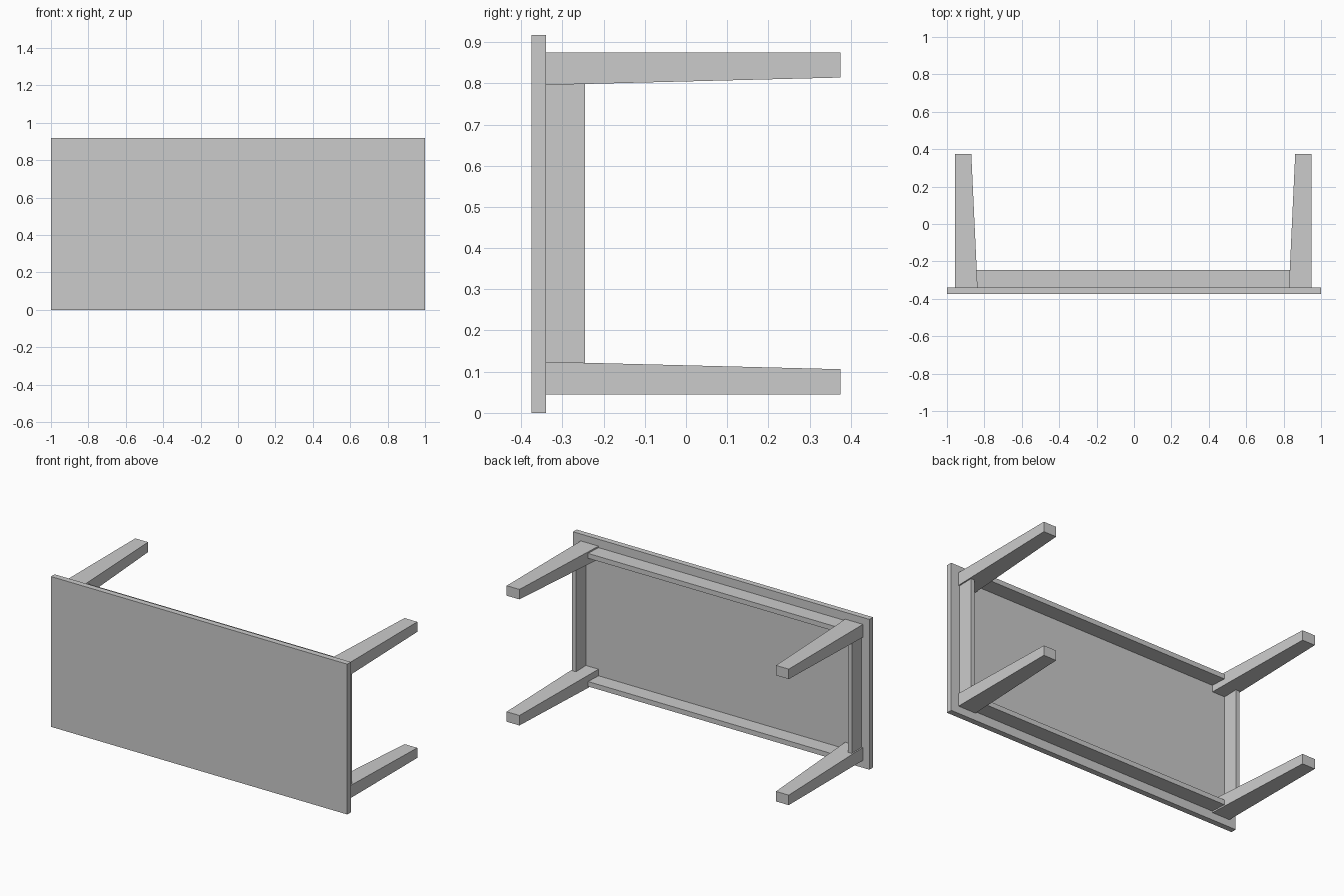
import bpy, bmesh

if "Cube" in bpy.data.objects:
    bpy.data.objects.remove(bpy.data.objects["Cube"])

CX, CZ = -0.004, 0.46        # centre of the frame
Y0, Y1, Y2 = -0.34, -0.245, 0.375   # underside, apron edge, leg tip


def solid(name, rect_a, ya, rect_b, yb):
    """Tapered block between two x/z rectangles at ya and yb."""
    bm = bmesh.new()
    rings = []
    for (xa, xb, za, zb), y in ((rect_a, ya), (rect_b, yb)):
        xa, xb = sorted((xa, xb))
        za, zb = sorted((za, zb))
        rings.append([bm.verts.new((x, y, z)) for x, z in
                      ((xa, za), (xb, za), (xb, zb), (xa, zb))])
    a, b = rings
    bm.faces.new(a)
    bm.faces.new(b[::-1])
    for i in range(4):
        j = (i + 1) % 4
        bm.faces.new((a[j], a[i], b[i], b[j]))
    bmesh.ops.recalc_face_normals(bm, faces=bm.faces)
    mesh = bpy.data.meshes.new(name)
    bm.to_mesh(mesh)
    bm.free()
    obj = bpy.data.objects.new(name, mesh)
    bpy.context.collection.objects.link(obj)
    return obj


def box(name, x0, x1, y0, y1, z0, z1):
    return solid(name, (x0, x1, z0, z1), y0, (x0, x1, z0, z1), y1)


# Tabletop standing on its long edge
box("tabletop", -1, 1, -0.375, Y0, 0, 0.917)

for sx, side in ((-1, "left"), (1, "right")):
    # Legs, straight outside and tapered on the inner faces
    for sz, level in ((-1, "lower"), (1, "upper")):
        def rect(xi, zi):
            return (CX + sx * 0.952, CX + sx * xi, CZ + sz * 0.415, CZ + sz * zi)
        solid(f"{level}_{side}_leg", rect(0.8325, 0.336), Y0, rect(0.866, 0.354), Y2)
    # Short aprons between the legs
    box(f"{side}_apron", CX + sx * 0.918, CX + sx * 0.944, Y0, Y1,
        CZ - 0.345, CZ + 0.345)

# Long aprons between the legs
for sz, level in ((-1, "lower"), (1, "upper")):
    box(f"{level}_long_apron", CX - 0.845, CX + 0.845, Y0, Y1,
        CZ + sz * 0.376, CZ + sz * 0.406)
